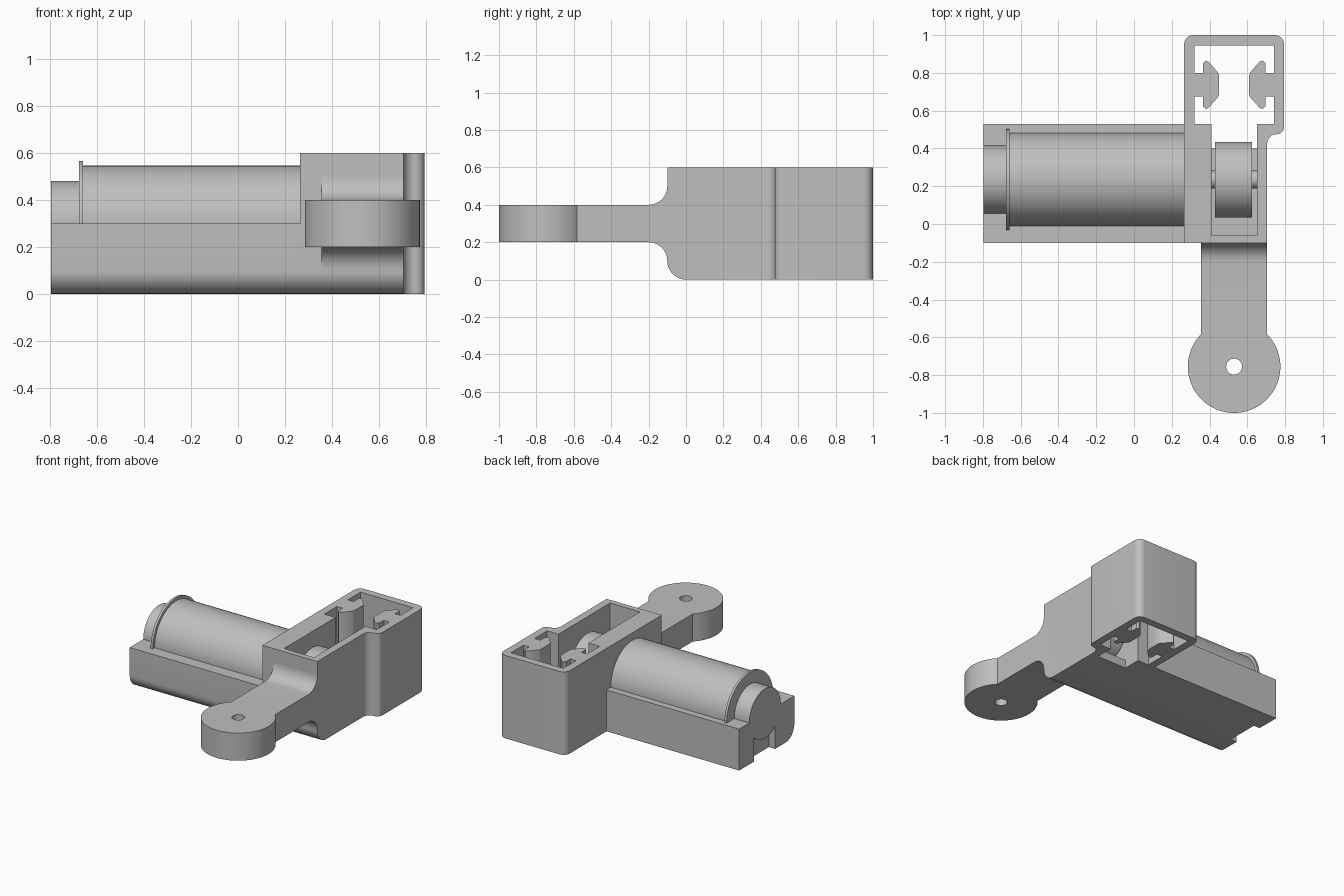
import bpy, bmesh
from math import sin, cos, radians
from mathutils import Vector

cube = bpy.data.objects.get("Cube")
if cube:
    bpy.data.objects.remove(cube)

# One plain grey plastic
grey = bpy.data.materials.new("plain grey")
grey.use_nodes = True
GREY = (0.52, 0.52, 0.52, 1)
grey.diffuse_color = GREY
grey.node_tree.nodes["Principled BSDF"].inputs["Base Color"].default_value = GREY


def arc(cx, cy, r, start, end, n=10):
    angles = [radians(start + (end - start) * i / n) for i in range(n + 1)]
    return [(cx + r * cos(a), cy + r * sin(a)) for a in angles]


def circle(cx, cy, r, n=72):
    return arc(cx, cy, r, 0, 360, n)[:-1]


def box_outline(x0, y0, x1, y1):
    return [(x0, y0), (x1, y0), (x1, y1), (x0, y1)]


def prism(name, outline, axis, lo, hi):
    """Extrude an outline: xy points along z, or yz points along x."""
    bm = bmesh.new()
    place = (lambda p: (p[0], p[1], lo)) if axis == "z" else (lambda p: (lo, p[0], p[1]))
    face = bm.faces.new([bm.verts.new(place(p)) for p in outline])
    top = bmesh.ops.extrude_face_region(bm, geom=[face])["geom"]
    step = Vector((0, 0, hi - lo)) if axis == "z" else Vector((hi - lo, 0, 0))
    bmesh.ops.translate(bm, vec=step, verts=[v for v in top if isinstance(v, bmesh.types.BMVert)])
    bmesh.ops.recalc_face_normals(bm, faces=bm.faces)
    mesh = bpy.data.meshes.new(name)
    bm.to_mesh(mesh)
    bm.free()
    mesh.materials.append(grey)
    obj = bpy.data.objects.new(name, mesh)
    bpy.context.scene.collection.objects.link(obj)
    return obj


def combine(obj, other, operation):
    """Apply a boolean and remove the helper."""
    mod = obj.modifiers.new("shape", "BOOLEAN")
    mod.operation, mod.solver, mod.object = operation, "EXACT", other
    graph = bpy.context.evaluated_depsgraph_get()
    mesh = bpy.data.meshes.new_from_object(obj.evaluated_get(graph))
    obj.modifiers.clear()
    obj.data = mesh
    bpy.data.objects.remove(other)


FRONT, LEFT, RIGHT, END = -0.1, 0.265, 0.705, -0.797
AXIS_Y, AXIS_Z, MID_X = 0.235, 0.3, 0.53
rounded_front = arc(0, 0.1, 0.1, 180, 270)

# Gear housing, with a widened back and a rounded lower front edge
housing = prism("gear_housing",
                [(LEFT, FRONT), (RIGHT, FRONT)]
                + arc(0.755, 0.425, 0.05, 180, 90)
                + arc(0.755, 0.515, 0.04, -90, 0)
                + arc(0.745, 0.95, 0.05, 0, 90)
                + arc(0.315, 0.95, 0.05, 90, 180), "z", 0, 0.6)
envelope = prism("envelope", rounded_front + [(1.1, 0), (1.1, 0.7), (FRONT, 0.7)], "x", 0, 1)
combine(housing, envelope, "INTERSECT")

# Wheel pocket with a floor, open underneath towards the back
pocket = prism("pocket", [(-0.06, 0.06), (0.4, 0.06), (0.4, -0.1),
                          (0.6, -0.1), (0.6, 0.7), (-0.06, 0.7)], "x", 0.41, 0.65)
combine(housing, pocket, "DIFFERENCE")

# Through channel with a pair of facing T-shaped guides
channel = prism("channel", box_outline(0.32, 0.53, 0.74, 0.945), "z", -0.1, 0.7)
combine(housing, channel, "DIFFERENCE")
half = [(-0.225, -0.063), (-0.165, -0.063), (-0.165, -0.115), (-0.15, -0.128),
        (-0.135, -0.122), (-0.085, -0.065), (-0.08, -0.05)]
guide = half + [(x, -y) for x, y in reversed(half)]
for side, label in ((1, "right"), (-1, "left")):
    prism(label + "_guide", [(MID_X + side * x, 0.737 + y) for x, y in guide], "z", 0, 0.6)

# Wheel and axle inside the pocket
prism("wheel", circle(AXIS_Y, AXIS_Z, 0.2), "x", 0.43, 0.625)
prism("axle", circle(AXIS_Y, AXIS_Z, 0.047, 32), "x", 0.4, 0.66)

# Motor cradle with a notch under its end
cradle = prism("motor_cradle", rounded_front + [(0.53, 0), (0.53, AXIS_Z), (FRONT, AXIS_Z)],
               "x", END, LEFT)
notch = prism("notch", box_outline(0.12, -0.1, 0.36, 0.17), "x", END - 0.1, END + 0.05)
combine(cradle, notch, "DIFFERENCE")

# Motor body, flange and end cap
prism("motor_body", circle(AXIS_Y, AXIS_Z, 0.246), "x", -0.67, LEFT + 0.02)
prism("motor_flange", circle(AXIS_Y, AXIS_Z, 0.267), "x", -0.677, -0.66)
prism("motor_end_cap", circle(AXIS_Y, AXIS_Z, 0.18), "x", END, -0.67)

# Mounting arm with filleted root and drilled round eye
arm = prism("mounting_arm",
            [(-0.65, 0.2)] + arc(-0.2, 0.1, 0.1, 90, 0) + arc(-0.2, 0.5, 0.1, 0, -90)
            + [(-0.65, 0.4)], "x", 0.355, RIGHT)
eye = prism("eye", circle(MID_X, -0.755, 0.245, 96), "z", 0.2, 0.4)
combine(arm, eye, "UNION")
hole = prism("hole", circle(MID_X, -0.755, 0.042, 32), "z", 0, 0.6)
combine(arm, hole, "DIFFERENCE")

# Smooth curved surfaces, keep edges sharp
bpy.ops.object.select_all(action="DESELECT")
for obj in bpy.context.scene.collection.objects:
    if obj.type == "MESH":
        obj.select_set(True)
        bpy.context.view_layer.objects.active = obj
bpy.ops.object.shade_smooth_by_angle(angle=radians(30))
